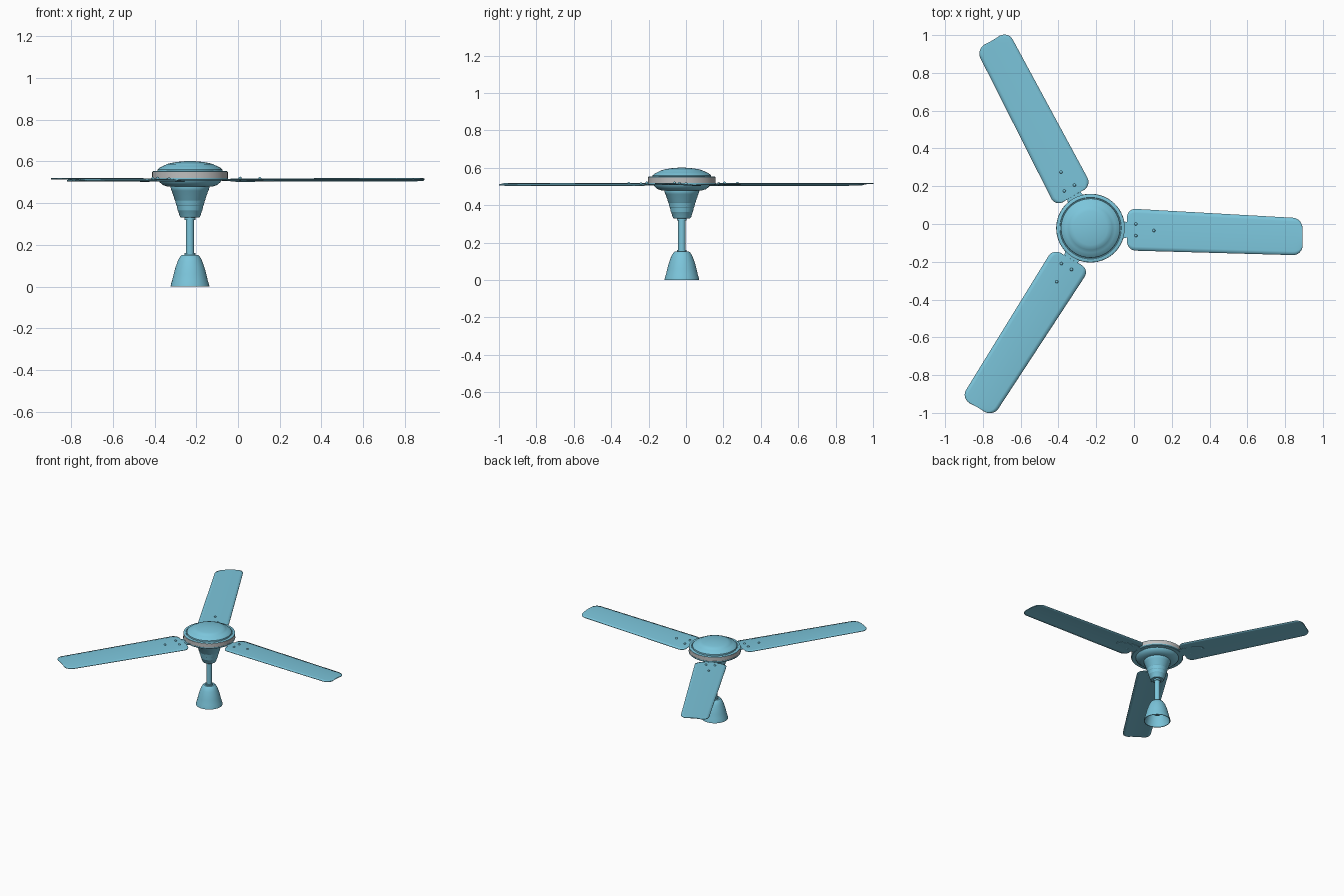
import bpy, bmesh, math
from mathutils import Matrix, Vector

if "Cube" in bpy.data.objects:
    bpy.data.objects.remove(bpy.data.objects["Cube"])

CX, CY = -0.23, -0.022          # axis of the fan
CENTRE = Matrix.Translation((CX, CY, 0))


def material(name, rgb):
    m = bpy.data.materials.new(name)
    m.diffuse_color = (*rgb, 1)
    m.use_nodes = True
    m.node_tree.nodes["Principled BSDF"].inputs["Base Color"].default_value = m.diffuse_color
    return m


BLUE = material("sky_blue", (0.20, 0.56, 0.71))
GREY = material("light_grey", (0.52, 0.52, 0.52))


def finish(name, bm, mat, matrix=CENTRE, angle=30):
    bmesh.ops.recalc_face_normals(bm, faces=bm.faces)
    me = bpy.data.meshes.new(name)
    bm.to_mesh(me)
    bm.free()
    me.materials.append(mat)
    ob = bpy.data.objects.new(name, me)
    ob.matrix_world = matrix
    bpy.context.collection.objects.link(ob)
    bpy.ops.object.select_all(action='DESELECT')
    ob.select_set(True)
    bpy.context.view_layer.objects.active = ob
    bpy.ops.object.shade_smooth_by_angle(angle=math.radians(angle))
    return ob


def lathe(name, profile, mat, closed=False, steps=64):
    """Spin a (radius, z) profile round the fan axis."""
    bm = bmesh.new()
    vs = [bm.verts.new((r, 0, z)) for r, z in profile]
    pairs = list(zip(vs, vs[1:])) + ([(vs[-1], vs[0])] if closed else [])
    es = [bm.edges.new(p) for p in pairs]
    bmesh.ops.spin(bm, geom=vs + es, axis=(0, 0, 1), cent=(0, 0, 0),
                   steps=steps, angle=math.tau)
    bmesh.ops.remove_doubles(bm, verts=bm.verts, dist=1e-5)
    return finish(name, bm, mat)


# Hollow canopy at the foot
lathe("canopy", [(0.093, 0), (0.091, 0.012), (0.085, 0.03), (0.078, 0.06), (0.070, 0.09),
                 (0.060, 0.118), (0.054, 0.132), (0.044, 0.147), (0.038, 0.152), (0.018, 0.152),
                 (0.018, 0.146), (0.040, 0.142), (0.056, 0.115), (0.074, 0.06), (0.088, 0)],
      BLUE, closed=True)

# Down rod with collars at both ends
lathe("down_rod", [(0, 0.05), (0.020, 0.05), (0.020, 0.152), (0.026, 0.152), (0.026, 0.160),
                   (0.020, 0.160), (0.020, 0.318), (0.026, 0.318), (0.026, 0.345), (0, 0.345)], BLUE)

# Motor cup, a tapered cup with shallow ribs
cup = [(0, 0.330), (0.044, 0.330), (0.050, 0.338)]
levels = [(0.057, 0.362), (0.064, 0.388), (0.071, 0.412), (0.079, 0.436), (0.087, 0.458)]
for r, z in levels:
    cup += [(r, z), (r + 0.002, z + 0.002)]
cup += [(0.093, 0.474), (0.093, 0.482), (0, 0.482)]
lathe("motor_cup", cup, BLUE)

# Motor housing: underside and lower flange, grey band, domed lid
lathe("motor_underside", [(0, 0.478), (0.105, 0.478), (0.130, 0.486), (0.146, 0.500),
                          (0.150, 0.508), (0.178, 0.508), (0.182, 0.512), (0.182, 0.520),
                          (0, 0.520)], BLUE)
lathe("motor_band", [(0, 0.519), (0.181, 0.519), (0.181, 0.548), (0, 0.548)], GREY)
lathe("motor_lid", [(0.180, 0.547), (0.180, 0.551), (0.176, 0.553), (0.163, 0.553), (0.161, 0.550),
                    (0.157, 0.550), (0.156, 0.560), (0.145, 0.569), (0.130, 0.577), (0.114, 0.584),
                    (0.112, 0.586), (0.090, 0.592), (0.060, 0.597), (0.030, 0.600), (0, 0.601)], BLUE)

# Blade measurements, relative to the axis
X0, X1 = 0.194, 1.121
R0, R1 = 0.045, 0.050


def blade_z(x, y, t=0.0):
    """Pitched sheet with a slight crown across its width."""
    return 0.5125 - 0.05 * (y + 0.025) + 0.004 * (1 - t * t) - 0.002


def blade_mesh():
    arc = [1 - math.cos(i * math.pi / 16) for i in range(9)]
    xs = [X0 + R0 * a for a in arc]
    xs += [X0 + R0 + (X1 - R1 - X0 - R0) * i / 10 for i in range(1, 10)]
    xs += [X1 - R1 * a for a in reversed(arc)]
    bm = bmesh.new()
    rows = []
    for x in xs:
        f = (x - X0) / (X1 - X0)
        hi = 0.104 - 0.052 * f
        lo = -0.118 - 0.026 * f
        d, r = min((x - X0, R0), (X1 - x, R1), key=lambda p: p[0] / p[1])
        inset = r - math.sqrt(max(r * r - (r - d) ** 2, 0)) if d < r else 0
        hi, lo = hi - inset, lo + inset
        row = []
        for j in range(11):
            t = j / 5 - 1
            y = (hi + lo) / 2 + t * (hi - lo) / 2
            row.append(bm.verts.new((x, y, blade_z(x, y, t))))
        rows.append(row)
    for a, b in zip(rows, rows[1:]):
        for j in range(10):
            bm.faces.new((a[j], b[j], b[j + 1], a[j + 1]))
    return bm


# Bracket outline under the blade root, and the three screws through it
BRACKET = [(0.150, 0.045), (0.190, 0.032), (0.215, 0.045), (0.250, 0.040), (0.345, 0.004),
           (0.352, -0.014), (0.345, -0.030), (0.250, -0.058), (0.215, -0.062), (0.190, -0.050),
           (0.150, -0.060)]
SCREWS = [(0.240, 0.022), (0.240, -0.040), (0.335, -0.013)]

for k in range(3):
    place = CENTRE @ Matrix.Rotation(k * math.tau / 3, 4, 'Z')

    blade = finish(f"blade_{k + 1}", blade_mesh(), BLUE, place)
    thick = blade.modifiers.new("thickness", 'SOLIDIFY')
    thick.thickness = 0.005
    thick.offset = 0

    bm = bmesh.new()
    face = bm.faces.new([bm.verts.new((x, y, blade_z(x, y) - 0.005)) for x, y in BRACKET])
    out = bmesh.ops.extrude_face_region(bm, geom=[face])
    for v in out["geom"]:
        if isinstance(v, bmesh.types.BMVert):
            v.co.z += 0.005
    finish(f"blade_bracket_{k + 1}", bm, BLUE, place)

    bm = bmesh.new()
    for x, y in SCREWS:
        bmesh.ops.create_uvsphere(
            bm, u_segments=16, v_segments=8, radius=0.008,
            matrix=Matrix.Translation(Vector((x, y, blade_z(x, y) + 0.002))) @ Matrix.Diagonal((1, 1, 1.1, 1)))
    finish(f"blade_screws_{k + 1}", bm, BLUE, place, 60)

# Cross bolt inside the canopy holding the rod
bm = bmesh.new()
bmesh.ops.create_cone(bm, cap_ends=True, segments=16, radius1=0.007, radius2=0.007, depth=0.11,
                      matrix=Matrix.Translation((0, 0, 0.075)) @ Matrix.Rotation(math.pi / 2, 4, 'Y'))
finish("canopy_bolt", bm, BLUE)
